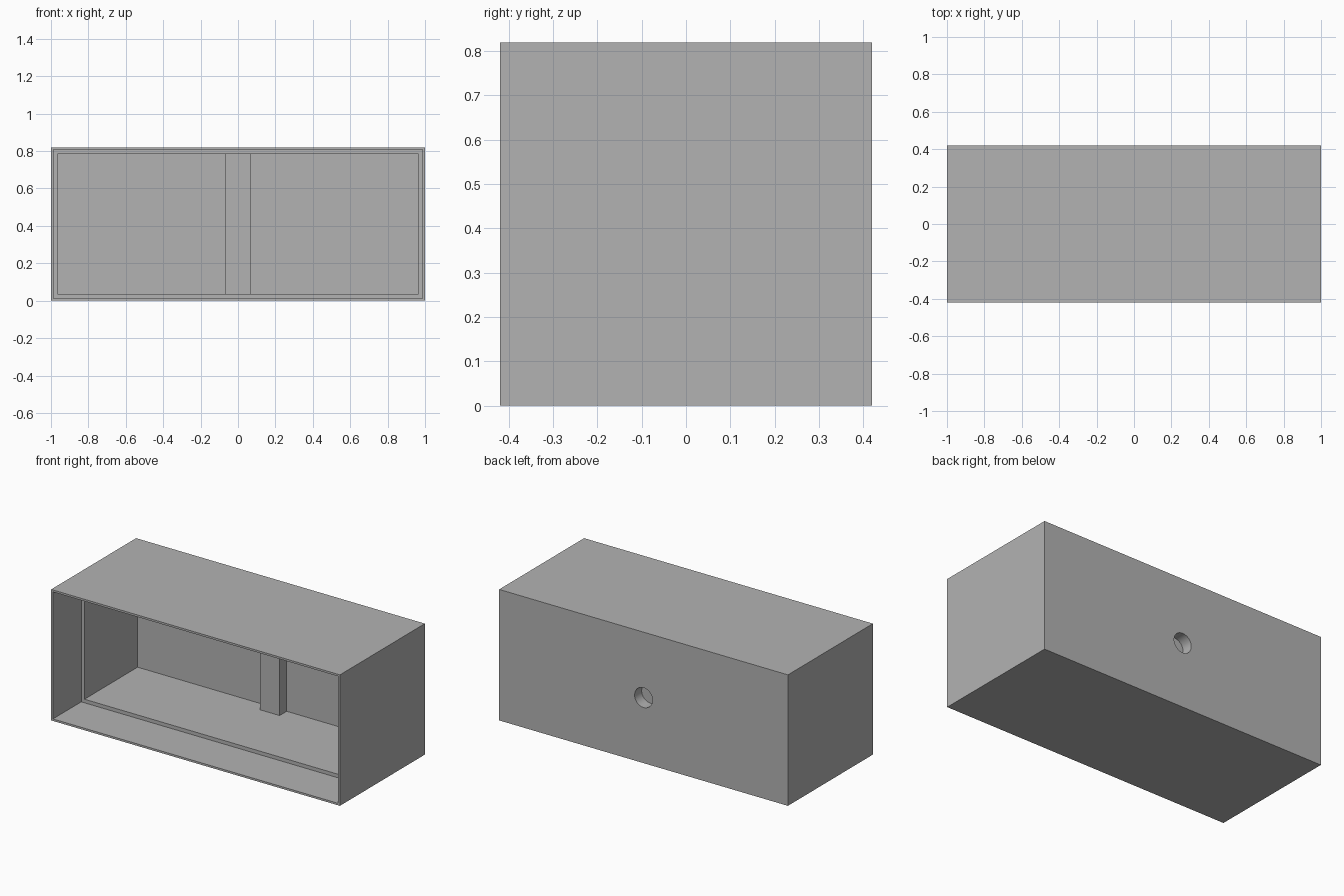
import bpy, bmesh, math
from mathutils import Matrix

cube = bpy.data.objects.get("Cube")
if cube:
    bpy.data.objects.remove(cube, do_unlink=True)

W, D, H = 1.0, 0.42, 0.82      # half width, half depth, height
LIP, WALL = 0.0125, 0.035      # thin front lip, thicker inner wall
LEDGE_Y, BACK_Y, POST_Y = -0.14, 0.385, 0.315

grey = bpy.data.materials.new("plain grey")
grey.use_nodes = True
colour = (0.45, 0.45, 0.45, 1)
grey.diffuse_color = colour
grey.node_tree.nodes["Principled BSDF"].inputs["Base Color"].default_value = colour


def make_object(name, bm):
    bmesh.ops.recalc_face_normals(bm, faces=bm.faces)
    mesh = bpy.data.meshes.new(name)
    bm.to_mesh(mesh)
    bm.free()
    mesh.materials.append(grey)
    ob = bpy.data.objects.new(name, mesh)
    bpy.context.collection.objects.link(ob)
    return ob


def rectangle(bm, inset, y):
    x, low, high = W - inset, inset, H - inset
    return [bm.verts.new((px, y, pz)) for px, pz in
            ((-x, low), (x, low), (x, high), (-x, high))]


# Open-fronted case: rings from the outer back, round the lip, to the inner back
bm = bmesh.new()
rings = [rectangle(bm, inset, y) for inset, y in
         ((0, D), (0, -D), (LIP, -D), (LIP, LEDGE_Y), (WALL, LEDGE_Y), (WALL, BACK_Y))]
for a, b in zip(rings, rings[1:]):
    for i in range(4):
        j = (i + 1) % 4
        bm.faces.new((a[i], a[j], b[j], b[i]))
bm.faces.new(rings[0])
bm.faces.new(rings[-1])
case = make_object("case", bm)

# Upright post on the inner back wall, sunk slightly into the walls
bm = bmesh.new()
back = BACK_Y + 0.01
bmesh.ops.create_cube(bm, size=1, matrix=Matrix.Translation((0, (POST_Y + back) / 2, H / 2))
                      @ Matrix.Diagonal((0.135, back - POST_Y, H - 2 * WALL + 0.02, 1)))
post = make_object("post", bm)

# Blind round socket drilled into the back
bm = bmesh.new()
depth = 0.07
bmesh.ops.create_cone(bm, cap_ends=True, segments=48, radius1=0.062, radius2=0.062,
                      depth=2 * depth, matrix=Matrix.Translation((0, D, H / 2))
                      @ Matrix.Rotation(math.pi / 2, 4, "X"))
socket = make_object("socket_cutter", bm)

for operation, tool in (("UNION", post), ("DIFFERENCE", socket)):
    tool.hide_render = True
    mod = case.modifiers.new(tool.name, "BOOLEAN")
    mod.operation, mod.object, mod.solver = operation, tool, "EXACT"

# Bake the booleans and drop the helpers
bpy.context.view_layer.update()
graph = bpy.context.evaluated_depsgraph_get()
result = bpy.data.meshes.new_from_object(case.evaluated_get(graph))
case.modifiers.clear()
case.data = result
for tool in (post, socket):
    bpy.data.objects.remove(tool, do_unlink=True)

# Smooth socket wall, crisp box edges
bpy.ops.object.select_all(action="DESELECT")
case.select_set(True)
bpy.context.view_layer.objects.active = case
bpy.ops.object.shade_smooth_by_angle(angle=math.radians(30))
